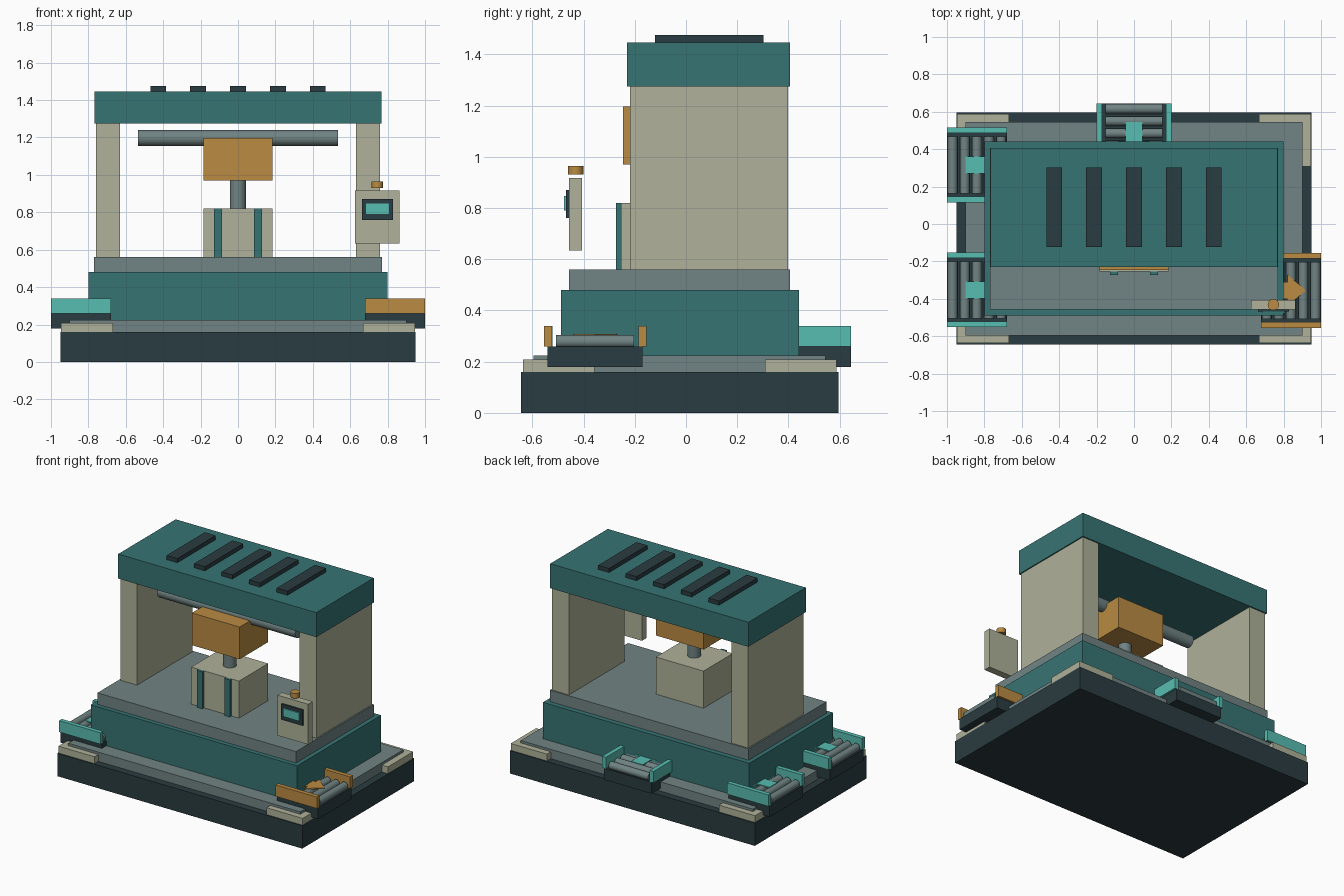
import bpy, bmesh
from math import pi, radians
from mathutils import Matrix, Vector

if "Cube" in bpy.data.objects:
    bpy.data.objects.remove(bpy.data.objects["Cube"])


def material(name, r, g, b):
    m = bpy.data.materials.new(name)
    m.diffuse_color = (*[(c / 255) ** 2.2 for c in (r, g, b)], 1)
    m.use_nodes = True
    m.node_tree.nodes["Principled BSDF"].inputs["Base Color"].default_value = m.diffuse_color
    return m


DARK = material("dark_steel", 46, 62, 67)
GREY = material("grey_steel", 112, 130, 130)
TEAL = material("teal_paint", 58, 115, 115)
CREAM = material("cream_paint", 174, 176, 152)
ORANGE = material("orange_paint", 184, 138, 68)
AQUA = material("aqua_paint", 88, 188, 176)


def finish(name, bm, mat, matrix=None):
    bmesh.ops.recalc_face_normals(bm, faces=bm.faces)
    if matrix is not None:
        bm.transform(matrix)
    me = bpy.data.meshes.new(name)
    bm.to_mesh(me)
    bm.free()
    me.materials.append(mat)
    ob = bpy.data.objects.new(name, me)
    bpy.context.collection.objects.link(ob)
    return ob


def box(name, x, y, z, mat, matrix=None):
    """Box from (min, max) ranges on each axis."""
    bm = bmesh.new()
    bmesh.ops.create_cube(bm, size=1)
    for v in bm.verts:
        v.co = Vector([r[0] + (c + 0.5) * (r[1] - r[0]) for c, r in zip(v.co, (x, y, z))])
    return finish(name, bm, mat, matrix)


def cylinder(name, centre, radius, length, axis, mat, matrix=None):
    bm = bmesh.new()
    bmesh.ops.create_cone(bm, cap_ends=True, segments=24, radius1=radius,
                          radius2=radius, depth=length)
    turn = {"X": Matrix.Rotation(pi / 2, 4, "Y"), "Y": Matrix.Rotation(pi / 2, 4, "X"),
            "Z": Matrix.Identity(4)}[axis]
    bm.transform(Matrix.Translation(centre) @ turn)
    ob = finish(name, bm, mat, matrix)
    bpy.ops.object.select_all(action="DESELECT")
    ob.select_set(True)
    bpy.context.view_layer.objects.active = ob
    bpy.ops.object.shade_smooth_by_angle(angle=radians(40))
    return ob


def prism(name, points, z0, z1, mat, matrix=None):
    bm = bmesh.new()
    face = bm.faces.new([bm.verts.new((x, y, z0)) for x, y in points])
    ext = bmesh.ops.extrude_face_region(bm, geom=[face])
    verts = [g for g in ext["geom"] if isinstance(g, bmesh.types.BMVert)]
    bmesh.ops.translate(bm, verts=verts, vec=(0, 0, z1 - z0))
    return finish(name, bm, mat, matrix)


def conveyor(name, x, y, angle, mat, outbound):
    """Roller conveyor running outwards along local +X from its inner end."""
    m = Matrix.Translation((x, y, 0)) @ Matrix.Rotation(radians(angle), 4, "Z")
    box(name + "_bed", (0, 0.32), (-0.185, 0.185), (0.18, 0.26), DARK, m)
    for side, a, b in (("a", -0.2, -0.17), ("b", 0.17, 0.2)):
        box(f"{name}_rail_{side}", (0, 0.32), (a, b), (0.26, 0.34), mat, m)
    for i in range(5):
        cylinder(f"{name}_roller_{i + 1}", (0.03 + i * 0.065, 0, 0.279), 0.026, 0.304,
                 "Y", GREY, m)
    # flow arrow: tail near 0.22 (inbound) or tip near 0.24 (outbound)
    arrow = [(0.22, -0.045), (0.22, 0.045), (0.12, 0.045), (0.12, 0.085),
             (0.02, 0), (0.12, -0.085), (0.12, -0.045)]
    if outbound:
        arrow = [(0.26 - px, py) for px, py in arrow]
    prism(name + "_arrow", arrow, 0.300, 0.308, mat, m)


# Base and stacked body
box("base", (-0.95, 0.95), (-0.645, 0.595), (0, 0.16), DARK)
box("base_plate", (-0.9, 0.9), (-0.595, 0.545), (0.16, 0.225), GREY)
for sx, xs in (("left", (-0.947, -0.667)), ("right", (0.667, 0.947))):
    for sy, ys in (("front", (-0.637, -0.357)), ("back", (0.308, 0.588))):
        box(f"corner_pad_{sy}_{sx}", xs, ys, (0.16, 0.208), CREAM)
box("lower_body", (-0.8, 0.8), (-0.488, 0.442), (0.225, 0.48), TEAL)
box("work_table", (-0.77, 0.77), (-0.457, 0.407), (0.48, 0.56), GREY)

# Frame: columns, top beam and vents
box("left_column", (-0.76, -0.63), (-0.218, 0.398), (0.56, 1.275), CREAM)
box("right_column", (0.63, 0.76), (-0.218, 0.398), (0.56, 1.275), CREAM)
box("top_beam", (-0.768, 0.768), (-0.23, 0.407), (1.275, 1.447), TEAL)
for i in range(5):
    cx = (i - 2) * 0.2135
    box(f"roof_vent_{i + 1}", (cx - 0.042, cx + 0.042), (-0.122, 0.303), (1.447, 1.476), DARK)

# Working head on its cross rail
cylinder("cross_rail", (0, -0.088, 1.197), 0.043, 1.07, "X", GREY)
box("press_head", (-0.185, 0.185), (-0.246, 0.068), (0.97, 1.196), ORANGE)
cylinder("spindle", (0, -0.09, 0.895), 0.043, 0.17, "Z", GREY)

# Workpiece block with front strips
box("work_block", (-0.185, 0.185), (-0.254, 0.07), (0.56, 0.82), CREAM)
for side, cx in (("left", -0.107), ("right", 0.107)):
    box(f"work_block_strip_{side}", (cx - 0.021, cx + 0.021), (-0.273, -0.254),
        (0.56, 0.82), TEAL)

# Control panel
box("control_panel", (0.626, 0.864), (-0.456, -0.406), (0.634, 0.917), CREAM)
box("screen_frame", (0.663, 0.828), (-0.468, -0.456), (0.76, 0.87), DARK)
box("screen", (0.684, 0.807), (-0.476, -0.468), (0.79, 0.847), AQUA)
cylinder("stop_button", (0.745, -0.431, 0.947), 0.03, 0.034, "Z", ORANGE)

# Conveyors: three inbound, one outbound
conveyor("left_front_conveyor", -0.68, -0.352, 180, AQUA, False)
conveyor("left_back_conveyor", -0.68, 0.316, 180, AQUA, False)
conveyor("back_conveyor", 0, 0.325, 90, AQUA, False)
conveyor("right_conveyor", 0.68, -0.355, 0, ORANGE, True)
